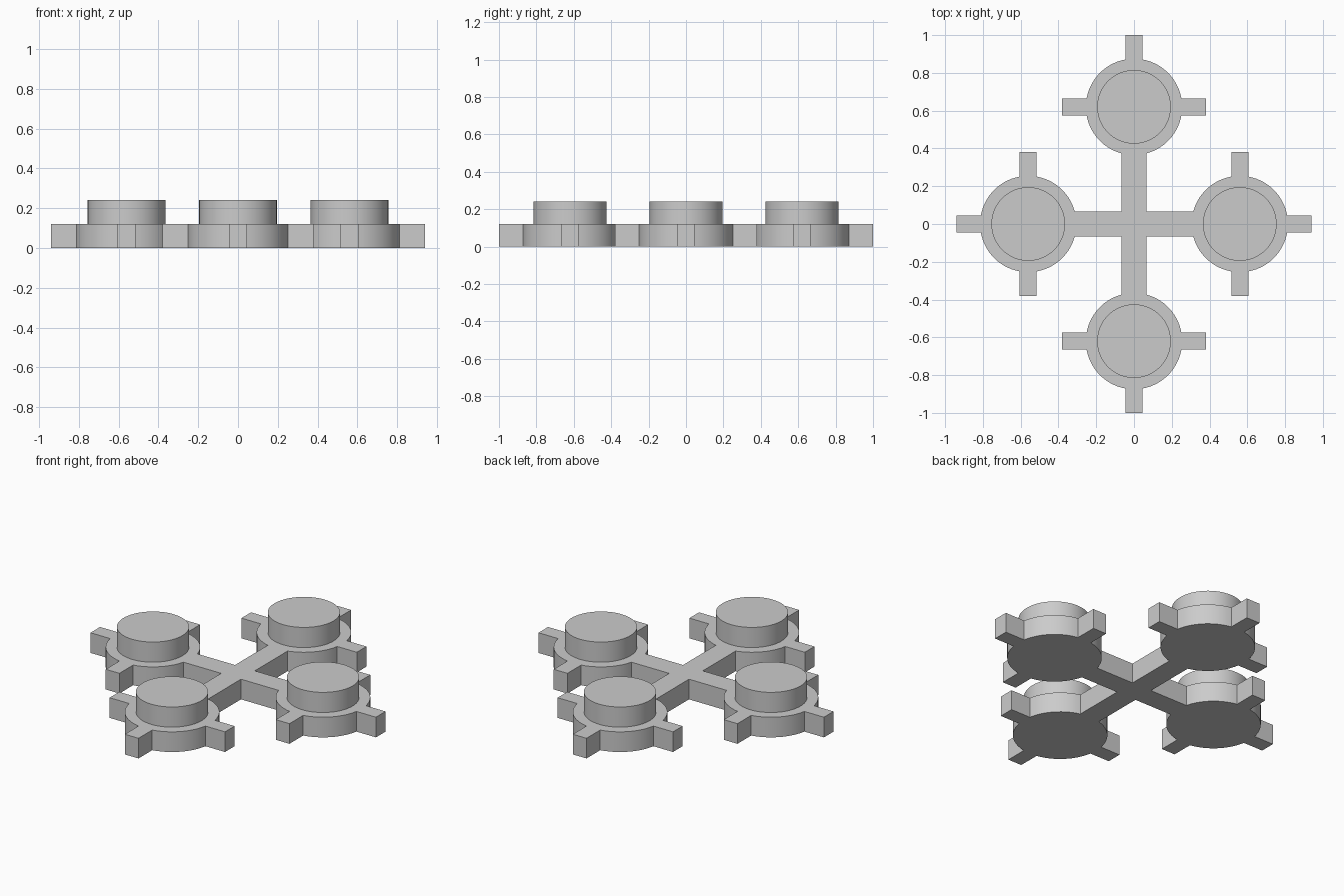
import bpy, bmesh
from math import asin, cos, sin, pi, radians
from mathutils import Vector, Matrix

cube = bpy.data.objects.get("Cube")
if cube:
    bpy.data.objects.remove(cube, do_unlink=True)

PLATE_H, STUD_H = 0.12, 0.12
HUB_R, STUD_R = 0.255, 0.195
BEAM_HALF, TAB_HALF, TAB_REACH = 0.065, 0.045, 0.38
ARMS = [("left", 0.56), ("back", 0.62), ("right", 0.56), ("front", 0.62)]

grey = bpy.data.materials.new("plain grey")
grey.use_nodes = True
colour = (0.6, 0.6, 0.6, 1)
grey.diffuse_color = colour
grey.node_tree.nodes["Principled BSDF"].inputs["Base Color"].default_value = colour


def finish(name, bm):
    bmesh.ops.recalc_face_normals(bm, faces=bm.faces)
    mesh = bpy.data.meshes.new(name)
    bm.to_mesh(mesh)
    bm.free()
    mesh.materials.append(grey)
    obj = bpy.data.objects.new(name, mesh)
    bpy.context.collection.objects.link(obj)
    bpy.ops.object.select_all(action="DESELECT")
    obj.select_set(True)
    bpy.context.view_layer.objects.active = obj
    bpy.ops.object.shade_smooth_by_angle(angle=radians(30))
    return obj


def arm_outline(distance, steps=14):
    """Outline of one arm along +x: inner corner, round hub and three tabs."""
    beam_gap, tab_gap = asin(BEAM_HALF / HUB_R), asin(TAB_HALF / HUB_R)
    points = [Vector((BEAM_HALF, -BEAM_HALF, 0))]
    centre = Vector((distance, 0, 0))
    start = -pi + beam_gap
    for tab in (-pi / 2, 0, pi / 2, None):
        end = pi - beam_gap if tab is None else tab - tab_gap
        for i in range(steps + 1):
            a = start + (end - start) * i / steps
            points.append(centre + HUB_R * Vector((cos(a), sin(a), 0)))
        if tab is not None:
            out = Vector((cos(tab), sin(tab), 0))
            side = Vector((-sin(tab), cos(tab), 0))
            for s in (-1, 1):
                points.append(centre + out * TAB_REACH + side * s * TAB_HALF)
            start = tab + tab_gap
    return points


# Cross-shaped plate with hubs and tabs, extruded from one outline
bm = bmesh.new()
outline = []
for k, (side, distance) in enumerate(ARMS):
    turn = Matrix.Rotation(k * pi / 2, 3, "Z")
    outline += [turn @ p for p in arm_outline(distance)]
base = bm.faces.new([bm.verts.new(p) for p in outline])
result = bmesh.ops.extrude_face_region(bm, geom=[base], use_keep_orig=True)
top = [v for v in result["geom"] if isinstance(v, bmesh.types.BMVert)]
bmesh.ops.translate(bm, verts=top, vec=(0, 0, PLATE_H))
finish("cross_plate", bm)

# Round stud on each hub
for k, (side, distance) in enumerate(ARMS):
    bm = bmesh.new()
    place = Matrix.Rotation(k * pi / 2, 4, "Z") @ Matrix.Translation(
        (distance, 0, PLATE_H + STUD_H / 2))
    bmesh.ops.create_cone(bm, cap_ends=True, segments=64, radius1=STUD_R,
                          radius2=STUD_R, depth=STUD_H, matrix=place)
    finish(side + "_stud", bm)
